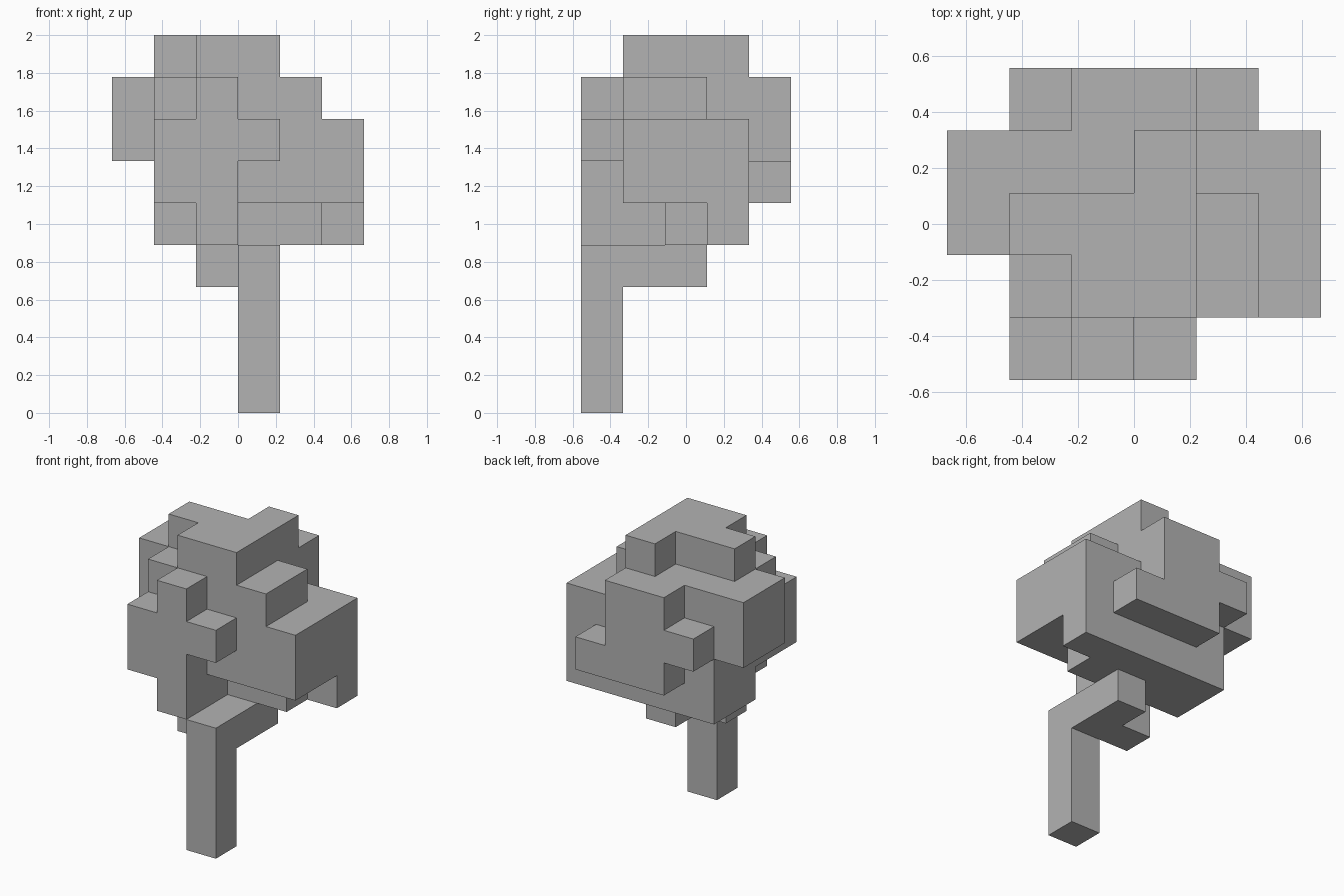
import bpy
import bmesh
from mathutils import Vector

cube = bpy.data.objects.get("Cube")
if cube:
    bpy.data.objects.remove(cube, do_unlink=True)

UNIT = 2 / 9                        # edge of one block
ORIGIN = Vector((-3, -2.5, 0))      # front right bottom corner, in blocks

grey = bpy.data.materials.new("plain grey")
grey.use_nodes = True
grey.diffuse_color = (0.45, 0.45, 0.45, 1)
grey.node_tree.nodes["Principled BSDF"].inputs["Base Color"].default_value = grey.diffuse_color

# Each layer lists its rows from front to back; '#' is a block, x runs left to right
POST = ["...#.."]
BRANCH = ["...#..", "..##..", "...#.."]
CROWN = [
    ["......", "......", "......", "......"],
    ["..#...", "..#...", ".####.", ".#####"],
    [".##...", ".#####", ".#####", ".#####", "..###."],
    [".###..", ".#####", "######", "######", ".###.."],
    ["..#...", ".####.", "#####.", "####..", "..##.."],
    ["......", "..##..", ".###..", "...#.."],
]


def blocks(layers, base):
    return {(x, y, z)
            for z, layer in enumerate(layers, base)
            for y, row in enumerate(layer)
            for x, mark in enumerate(row) if mark == "#"}


def build(name, cells, solid):
    """Join blocks into one skin, leaving out faces shared by two blocks."""
    bm = bmesh.new()
    for cell in cells:
        for axis in range(3):
            for side in (0, 1):
                beside = list(cell)
                beside[axis] += 2 * side - 1
                if tuple(beside) in solid:
                    continue
                corner = Vector(cell) + ORIGIN
                corner[axis] += side
                u, v = Vector(), Vector()
                u[(axis + 1) % 3] = 1
                v[(axis + 2) % 3] = 1
                loop = [corner, corner + u, corner + u + v, corner + v]
                if not side:
                    loop.reverse()
                bm.faces.new([bm.verts.new(p * UNIT) for p in loop])
    bmesh.ops.remove_doubles(bm, verts=bm.verts, dist=0.001)
    bmesh.ops.dissolve_limit(bm, angle_limit=0.01, verts=bm.verts, edges=bm.edges)
    mesh = bpy.data.meshes.new(name)
    bm.to_mesh(mesh)
    bm.free()
    mesh.materials.append(grey)
    bpy.context.collection.objects.link(bpy.data.objects.new(name, mesh))


# Trunk with its side branch, then the leafy crown above it
trunk = blocks([POST] * 3 + [BRANCH], 0)
crown = blocks(CROWN, 3)
build("trunk", trunk, trunk | crown)
build("crown", crown, trunk | crown)
